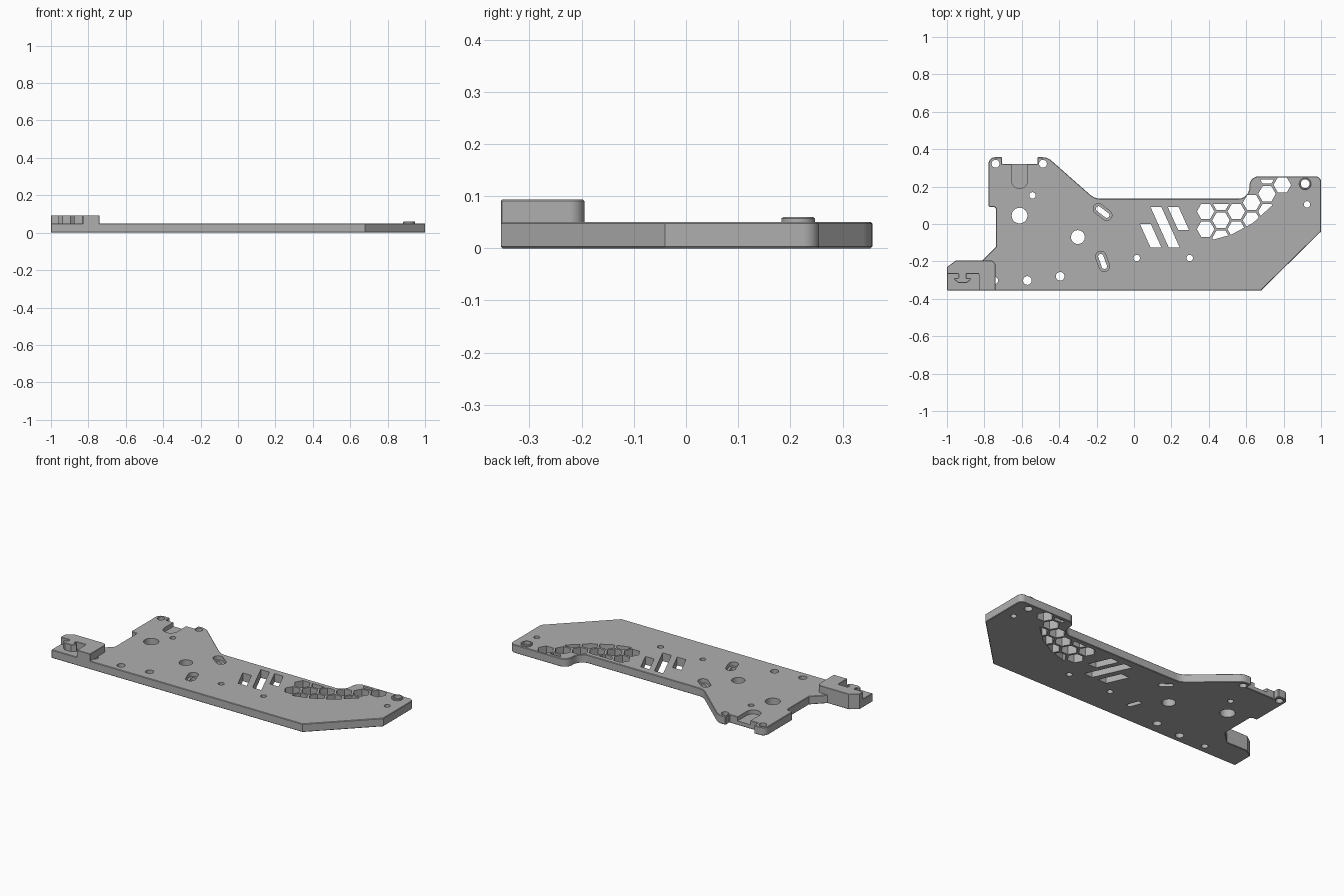
import bpy, bmesh, math
from mathutils import Vector

if "Cube" in bpy.data.objects:
    bpy.data.objects.remove(bpy.data.objects["Cube"], do_unlink=True)

THICK = 0.05

grey = bpy.data.materials.new("plain grey")
grey.use_nodes = True
grey.diffuse_color = (0.43, 0.43, 0.43, 1)
grey.node_tree.nodes["Principled BSDF"].inputs["Base Color"].default_value = grey.diffuse_color


def rounded(corners, steps=8):
    """Outline from (x, y[, radius]) corners, with each radius turned into an arc."""
    out = []
    for i, c in enumerate(corners):
        p = Vector(c[:2])
        if len(c) == 2:
            out.append(p)
            continue
        u = (Vector(corners[i - 1][:2]) - p).normalized()
        v = (Vector(corners[(i + 1) % len(corners)][:2]) - p).normalized()
        half = u.angle(v) / 2
        mid = p + (u + v).normalized() * c[2] / math.sin(half)
        a = p + u * c[2] / math.tan(half) - mid
        b = p + v * c[2] / math.tan(half) - mid
        out += [mid + a.lerp(b, k / steps).normalized() * c[2] for k in range(steps + 1)]
    return out


def circle(x, y, r, n=32):
    return [Vector((x + r * math.cos(math.tau * k / n), y + r * math.sin(math.tau * k / n)))
            for k in range(n)]


def capsule(x, y, half, r, degrees, n=12):
    base = math.radians(degrees)
    axis = Vector((math.cos(base), math.sin(base))) * half
    out = []
    for side in (1, -1):
        for k in range(n + 1):
            a = base - math.pi / 2 + math.pi * k / n + (0 if side > 0 else math.pi)
            out.append(Vector((x, y)) + axis * side + Vector((math.cos(a), math.sin(a))) * r)
    return out


def clip(poly, a, b):
    """Keep the part of a convex polygon left of the line a-b."""
    a, d = Vector(a), Vector(b) - Vector(a)
    dist = [d.cross(p - a) for p in poly]
    out = []
    for i, p in enumerate(poly):
        j = (i + 1) % len(poly)
        if dist[i] >= 0:
            out.append(p)
        if dist[i] * dist[j] < 0:
            out.append(p.lerp(poly[j], dist[i] / (dist[i] - dist[j])))
    return out


def prisms(name, outlines, z0, z1):
    bm = bmesh.new()
    for pts in outlines:
        low = [bm.verts.new((p[0], p[1], z0)) for p in pts]
        high = [bm.verts.new((p[0], p[1], z1)) for p in pts]
        bm.faces.new(low[::-1])
        bm.faces.new(high)
        for i in range(len(pts)):
            j = (i + 1) % len(pts)
            bm.faces.new((low[i], low[j], high[j], high[i]))
    bmesh.ops.recalc_face_normals(bm, faces=bm.faces)
    mesh = bpy.data.meshes.new(name)
    bm.to_mesh(mesh)
    bm.free()
    ob = bpy.data.objects.new(name, mesh)
    bpy.context.collection.objects.link(ob)
    return ob


def finish(ob, cutters=(), bevel=0.003):
    """Soften the rim, cut the openings, then bake and colour the part."""
    mod = ob.modifiers.new("rim", "BEVEL")
    mod.width, mod.segments, mod.limit_method = bevel, 1, "ANGLE"
    mod.angle_limit = math.radians(60)
    for c in cutters:
        cut = ob.modifiers.new("cut", "BOOLEAN")
        cut.operation, cut.solver, cut.object = "DIFFERENCE", "EXACT", c
    bpy.context.view_layer.update()
    mesh = bpy.data.meshes.new_from_object(ob.evaluated_get(bpy.context.evaluated_depsgraph_get()))
    ob.modifiers.clear()
    ob.data = mesh
    mesh.materials.clear()
    mesh.materials.append(grey)
    bpy.ops.object.select_all(action="DESELECT")
    ob.select_set(True)
    bpy.context.view_layer.objects.active = ob
    bpy.ops.object.shade_smooth_by_angle(angle=math.radians(30))


# Main plate outline
plate = prisms("main_plate", [rounded([
    (-1, -0.355), (0.68, -0.355), (1, -0.04), (1, 0.255, 0.03), (0.617, 0.255, 0.05),
    (0.617, 0.135, 0.06), (-0.21, 0.135, 0.09), (-0.462, 0.357, 0.07), (-0.515, 0.357),
    (-0.515, 0.32), (-0.705, 0.32), (-0.705, 0.357), (-0.778, 0.357, 0.035),
    (-0.778, 0.09, 0.012), (-0.738, 0.09, 0.012), (-0.738, -0.122), (-0.811, -0.195),
    (-0.952, -0.195), (-1, -0.23)])], 0, THICK)

# Round holes
openings = [circle(*h) for h in [
    (-0.612, 0.045, 0.042), (-0.3, -0.07, 0.037), (-0.543, 0.153, 0.017),
    (-0.74, 0.322, 0.021), (-0.487, 0.322, 0.021), (-0.57, -0.302, 0.023),
    (-0.395, -0.28, 0.023), (0.015, -0.182, 0.017), (0.298, -0.182, 0.017),
    (0.915, 0.215, 0.023), (0.925, 0.105, 0.017), (-0.745, -0.302, 0.019)]]

# Slots with a wider recess around them
slots = [(-0.168, 0.064, -38), (-0.168, -0.2, -70)]
openings += [capsule(x, y, 0.028, 0.014, a) for x, y, a in slots]
recesses = [capsule(x, y, 0.028, 0.028, a) for x, y, a in slots]

# Slanted windows: top left x, top y, bottom y
for x, top, bottom in [(0.032, 0, -0.125), (0.088, 0.092, -0.125), (0.18, 0.092, -0.033)]:
    shift = (top - bottom) * 0.45
    openings.append([Vector(p) for p in [(x, top), (x + 0.058, top),
                     (x + 0.058 + shift, bottom), (x + shift, bottom)]])

# Honeycomb: column, row and upper limit, trimmed along a curved lower edge
ARC = [(0.4, -0.09), (0.52, -0.057), (0.635, 0.005), (0.745, 0.105)]
for col, row, top in [(0, 0, 1), (0, -1, 1), (1, 0.5, 0.107), (1, -0.5, 1), (1, -1.5, 1),
                      (2, 0, 1), (2, -1, 1), (3, 0.5, 1), (3, -0.5, 1), (4, 1, 1),
                      (4, 0, 1), (4, 2, 0.237), (5, 1.5, 1)]:
    cell = circle(0.383 + col * 0.082, 0.067 + row * 0.0945, 0.047, 6)
    cell = clip(cell, (1, top), (0, top))
    if col < 5:
        for a, b in zip(ARC, ARC[1:]):
            cell = clip(cell, a, b)
    if len(cell) > 2:
        openings.append(cell)

# Blind channel open to the back notch
recesses.append(capsule(-0.612, 0.3, 0.067, 0.043, 90))

through = prisms("through_cutter", openings, -0.1, 0.2)
blind = prisms("recess_cutter", recesses, THICK / 2, 0.2)

# Raised collar around the corner hole
collar = prisms("corner_collar", [circle(0.915, 0.215, 0.032)], THICK - 0.004, 0.06)

# Raised end block with a T-shaped tongue
block = prisms("end_block", [rounded([
    (-0.83, -0.355), (-0.74, -0.355), (-0.74, -0.195, 0.028), (-0.952, -0.195),
    (-1, -0.23), (-1, -0.267), (-0.938, -0.267), (-0.938, -0.289), (-0.96, -0.289),
    (-0.96, -0.298), (-0.938, -0.315), (-0.895, -0.315), (-0.873, -0.298),
    (-0.873, -0.289), (-0.895, -0.289), (-0.895, -0.267), (-0.83, -0.267)])],
    THICK - 0.005, 0.093)

finish(plate, (through, blind))
finish(collar, (through,))
finish(block, bevel=0.002)
for cutter in (through, blind):
    bpy.data.objects.remove(cutter, do_unlink=True)
